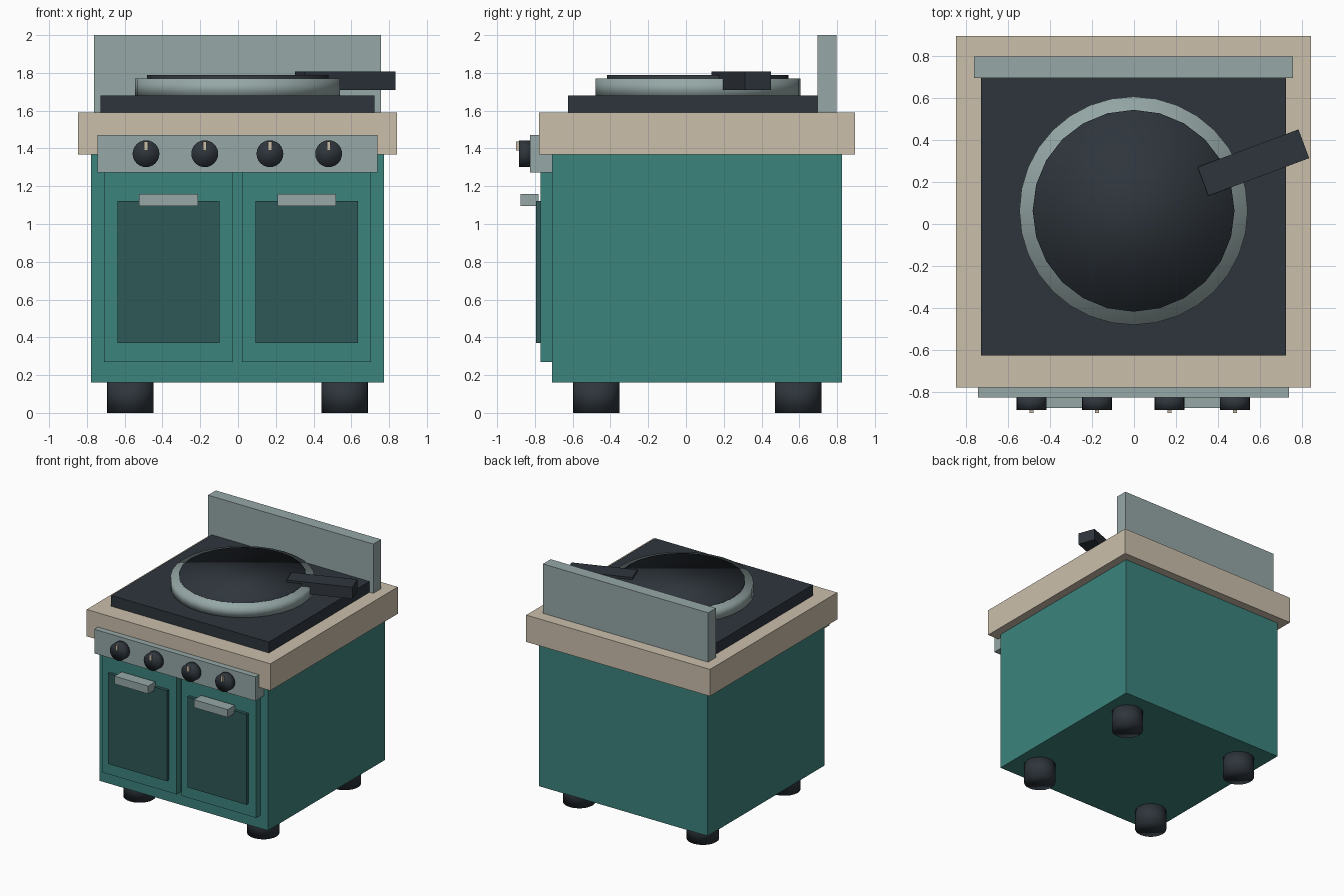
import bpy
import bmesh
from math import radians
from mathutils import Matrix, Vector

cube = bpy.data.objects.get("Cube")
if cube:
    bpy.data.objects.remove(cube, do_unlink=True)


def linear(c):
    c /= 255
    return c / 12.92 if c <= 0.04045 else ((c + 0.055) / 1.055) ** 2.4


def material(name, *rgb):
    colour = [linear(c) for c in rgb] + [1]
    mat = bpy.data.materials.new(name)
    mat.use_nodes = True
    mat.diffuse_color = colour
    mat.node_tree.nodes["Principled BSDF"].inputs["Base Color"].default_value = colour
    return mat


teal = material("teal enamel", 60, 131, 125)
dark_teal = material("dark teal glass", 46, 88, 87)
tan = material("tan worktop", 203, 191, 171)
steel = material("pale steel", 150, 168, 167)
iron = material("dark iron", 46, 53, 60)


def add_object(name, bm, mat):
    mesh = bpy.data.meshes.new(name)
    bm.to_mesh(mesh)
    bm.free()
    mesh.materials.append(mat)
    obj = bpy.data.objects.new(name, mesh)
    bpy.context.collection.objects.link(obj)
    return obj


def box(name, mat, x, y, z, turn=0):
    """Box from (low, high) ranges, turned about its own vertical axis."""
    spans = (x, y, z)
    centre = Vector([(a + b) / 2 for a, b in spans])
    size = Matrix.Diagonal([b - a for a, b in spans] + [1])
    bm = bmesh.new()
    bmesh.ops.create_cube(bm, size=1, matrix=Matrix.Translation(centre)
                          @ Matrix.Rotation(radians(turn), 4, "Z") @ size)
    return add_object(name, bm, mat)


def cylinder(name, mat, centre, radius, depth, tilt=0, sides=24):
    """Fully smooth-shaded cylinder, caps included."""
    bm = bmesh.new()
    bmesh.ops.create_cone(bm, cap_ends=True, segments=sides, radius1=radius,
                          radius2=radius, depth=depth,
                          matrix=Matrix.Translation(centre)
                          @ Matrix.Rotation(radians(tilt), 4, "X"))
    for face in bm.faces:
        face.smooth = True
    return add_object(name, bm, mat)


# Cabinet, worktop, hob and splashback
box("cabinet", teal, (-0.777, 0.772), (-0.71, 0.825), (0.16, 1.38))
box("worktop", tan, (-0.847, 0.842), (-0.777, 0.895), (1.367, 1.59))
box("hob_plate", iron, (-0.728, 0.722), (-0.625, 0.75), (1.58, 1.68))
box("splashback", steel, (-0.762, 0.757), (0.695, 0.797), (1.58, 2.0))

# Feet
for side, x in (("right", -0.571), ("left", 0.566)):
    for end, y in (("front", -0.476), ("back", 0.594)):
        cylinder(f"{end}_{side}_foot", iron, (x, y, 0.085), 0.123, 0.17)

# Doors with glass panels and handles
for side, x in (("right", -0.368), ("left", 0.363)):
    box(f"{side}_door", teal, (x - 0.342, x + 0.342), (-0.769, -0.70), (0.27, 1.32))
    box(f"{side}_door_glass", dark_teal, (x - 0.271, x + 0.271),
        (-0.795, -0.76), (0.37, 1.122))
    box(f"{side}_door_handle", steel, (x - 0.155, x + 0.155),
        (-0.875, -0.78), (1.095, 1.16))

# Control panel with knobs
box("control_panel", steel, (-0.743, 0.738), (-0.826, -0.705), (1.272, 1.472))
for i, x in enumerate((-0.487, -0.176, 0.169, 0.48), 1):
    cylinder(f"knob_{i}", iron, (x, -0.85, 1.372), 0.071, 0.07, tilt=90)
    box(f"knob_pointer_{i}", tan, (x - 0.01, x + 0.01), (-0.9, -0.875), (1.39, 1.436))

# Pan with dark cooking surface and angled handle
cylinder("pan_rim", steel, (-0.002, 0.063, 1.72), 0.543, 0.1, sides=32)
cylinder("pan_surface", iron, (-0.002, 0.063, 1.765), 0.48, 0.05)
box("pan_handle", iron, (0.312, 0.824), (0.219, 0.365), (1.71, 1.807), turn=20.5)
